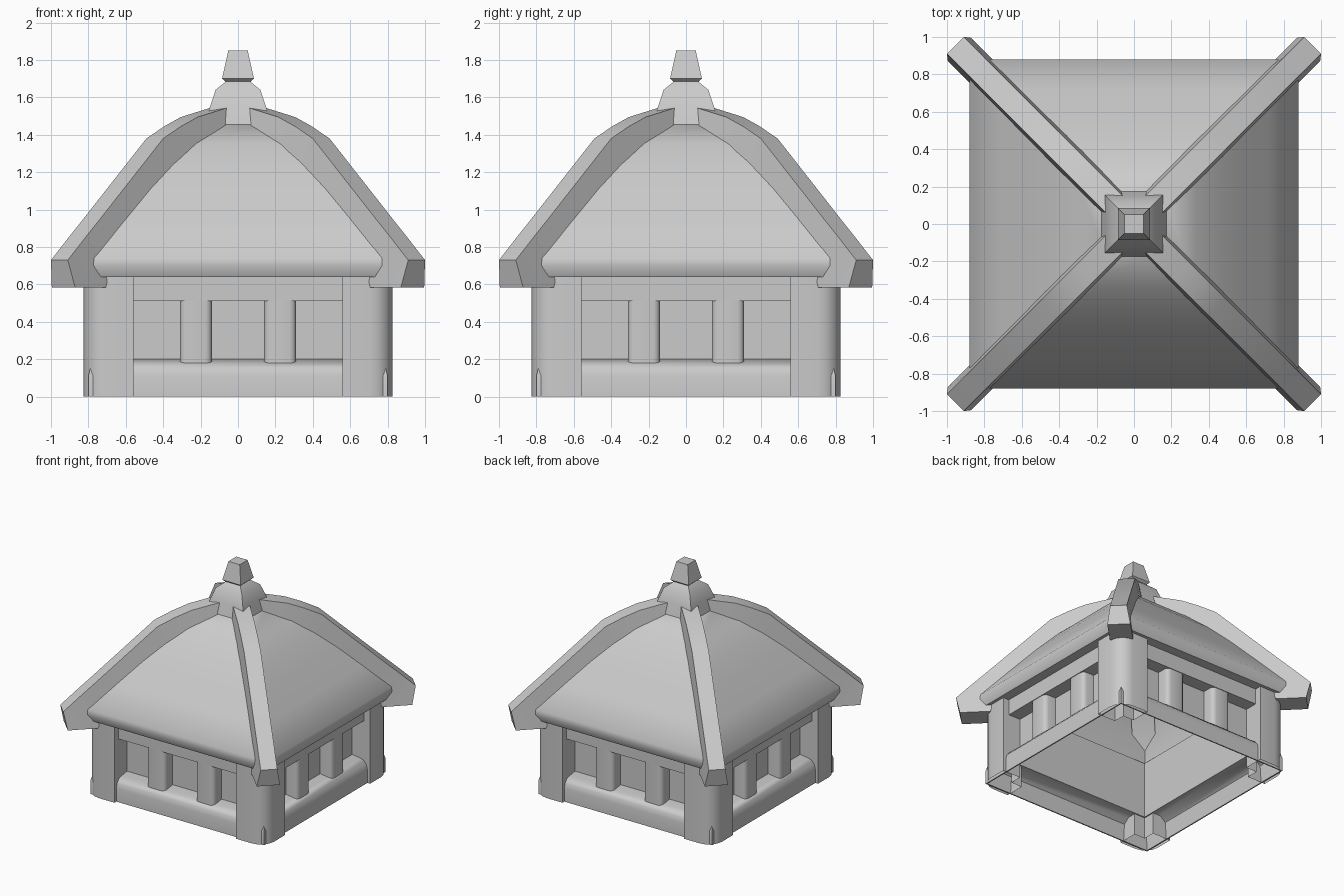
import bpy, bmesh, math
from mathutils import Matrix

cube = bpy.data.objects.get("Cube")
if cube:
    bpy.data.objects.remove(cube)

grey = bpy.data.materials.new("stone_grey")
grey.use_nodes = True
grey.diffuse_color = (0.6, 0.6, 0.6, 1)
grey.node_tree.nodes["Principled BSDF"].inputs["Base Color"].default_value = (0.6, 0.6, 0.6, 1)


def finish(name, bm, angle=40):
    bmesh.ops.recalc_face_normals(bm, faces=bm.faces)
    mesh = bpy.data.meshes.new(name)
    bm.to_mesh(mesh)
    bm.free()
    mesh.materials.append(grey)
    obj = bpy.data.objects.new(name, mesh)
    bpy.context.collection.objects.link(obj)
    bpy.ops.object.select_all(action="DESELECT")
    obj.select_set(True)
    bpy.context.view_layer.objects.active = obj
    bpy.ops.object.shade_smooth_by_angle(angle=math.radians(angle))
    return obj


def bridge(bm, a, b):
    n = len(a)
    for i in range(n):
        bm.faces.new((a[i], a[(i + 1) % n], b[(i + 1) % n], b[i]))


def square_loft(name, profile, closed):
    """Sweep a (half width, height) profile around a square."""
    bm = bmesh.new()
    rings = [[bm.verts.new((sx * h, sy * h, z))
              for sx, sy in ((-1, -1), (1, -1), (1, 1), (-1, 1))] for h, z in profile]
    for a, b in zip(rings, rings[1:]):
        bridge(bm, a, b)
    if closed:
        bridge(bm, rings[-1], rings[0])
    else:
        bm.faces.new(rings[0])
        bm.faces.new(rings[-1])
    return finish(name, bm)


def prism(name, outline, z0, z1, turn, rounded, radius, segments):
    """Upright prism, open below, with the chosen upright edges rounded."""
    bm = bmesh.new()
    low = [bm.verts.new((x, y, z0)) for x, y in outline]
    high = [bm.verts.new((x, y, z1)) for x, y in outline]
    bridge(bm, low, high)
    bm.faces.new(high)
    edges = [bm.edges.get((low[i], high[i])) for i in rounded]
    bmesh.ops.bevel(bm, geom=edges, offset=radius, segments=segments,
                    profile=0.5, affect="EDGES")
    bm.transform(Matrix.Rotation(turn, 4, "Z"))
    return finish(name, bm)


# Roof shell with curved slopes, rolled eave and hollow inside
square_loft("roof", [(0.85, 0.64), (0.88, 0.70), (0.875, 0.74), (0.72, 0.935),
                     (0.576, 1.112), (0.46, 1.24), (0.335, 1.353), (0.16, 1.46),
                     (0.05, 1.50), (0.05, 1.42), (0.30, 1.28), (0.53, 1.06),
                     (0.66, 0.91), (0.68, 0.64)], True)

# Stacked cap and finial
square_loft("finial", [(0.175, 1.455), (0.15, 1.55), (0.12, 1.64), (0.07, 1.68),
                       (0.068, 1.685), (0.085, 1.70), (0.052, 1.85)], False)

# Base plinth, ledge and set-back wall as one thin skin
square_loft("base_and_wall", [(0.80, 0), (0.80, 0.11), (0.79, 0.15), (0.765, 0.18),
                              (0.73, 0.19), (0.66, 0.20), (0.66, 0.52), (0.65, 0.52),
                              (0.65, 0.18), (0.73, 0.18), (0.78, 0.14), (0.79, 0)], True)

# Beam under the eaves
square_loft("lintel", [(0.77, 0.51), (0.77, 0.65), (0.65, 0.65), (0.65, 0.51)], True)

# Ridge bar sections: top position, top height, bottom position, bottom height
ridge = [(0.955, 0.73, 0.933, 0.583), (0.85, 0.865, 0.77, 0.583),
         (0.79, 0.94, 0.74, 0.68), (0.445, 1.38, 0.40, 1.14),
         (0.35, 1.445, 0.32, 1.23), (0.26, 1.495, 0.24, 1.29),
         (0.10, 1.545, 0.10, 1.37)]
post = [(0.56, 0.66), (0.56, 0.825), (0.825, 0.825), (0.825, 0.56), (0.66, 0.56), (0.66, 0.66)]

for k, side in enumerate(("front_right", "front_left", "back_left", "back_right")):
    turn = math.pi + k * math.pi / 2

    # Diagonal ridge bar, wider at its foot
    bm = bmesh.new()
    sections = []
    for ct, zt, cb, zb in ridge:
        wt, wb = 0.045, 0.0625
        sections.append([bm.verts.new(p) for p in (
            (ct + wt, ct - wt, zt), (ct - wt, ct + wt, zt),
            (cb - wb, cb + wb, zb), (cb + wb, cb - wb, zb))])
    for a, b in zip(sections, sections[1:]):
        bridge(bm, a, b)
    bm.faces.new(sections[0])
    bm.faces.new(sections[-1])
    bm.transform(Matrix.Rotation(turn, 4, "Z"))
    finish("ridge_bar_" + side, bm, 30)

    # Corner post with rounded outer corner
    prism("corner_post_" + side, post, 0, 0.66, turn, [2], 0.12, 4)

    # Two small pillars on each side
    for t, tag in ((-0.225, "a"), (0.225, "b")):
        outline = [(t - 0.086, -0.65), (t - 0.086, -0.765),
                   (t + 0.086, -0.765), (t + 0.086, -0.65)]
        wall = ("front", "left", "back", "right")[k]
        prism("pillar_%s_%s" % (wall, tag), outline, 0.18, 0.53,
              k * math.pi / 2, [1, 2], 0.035, 3)
